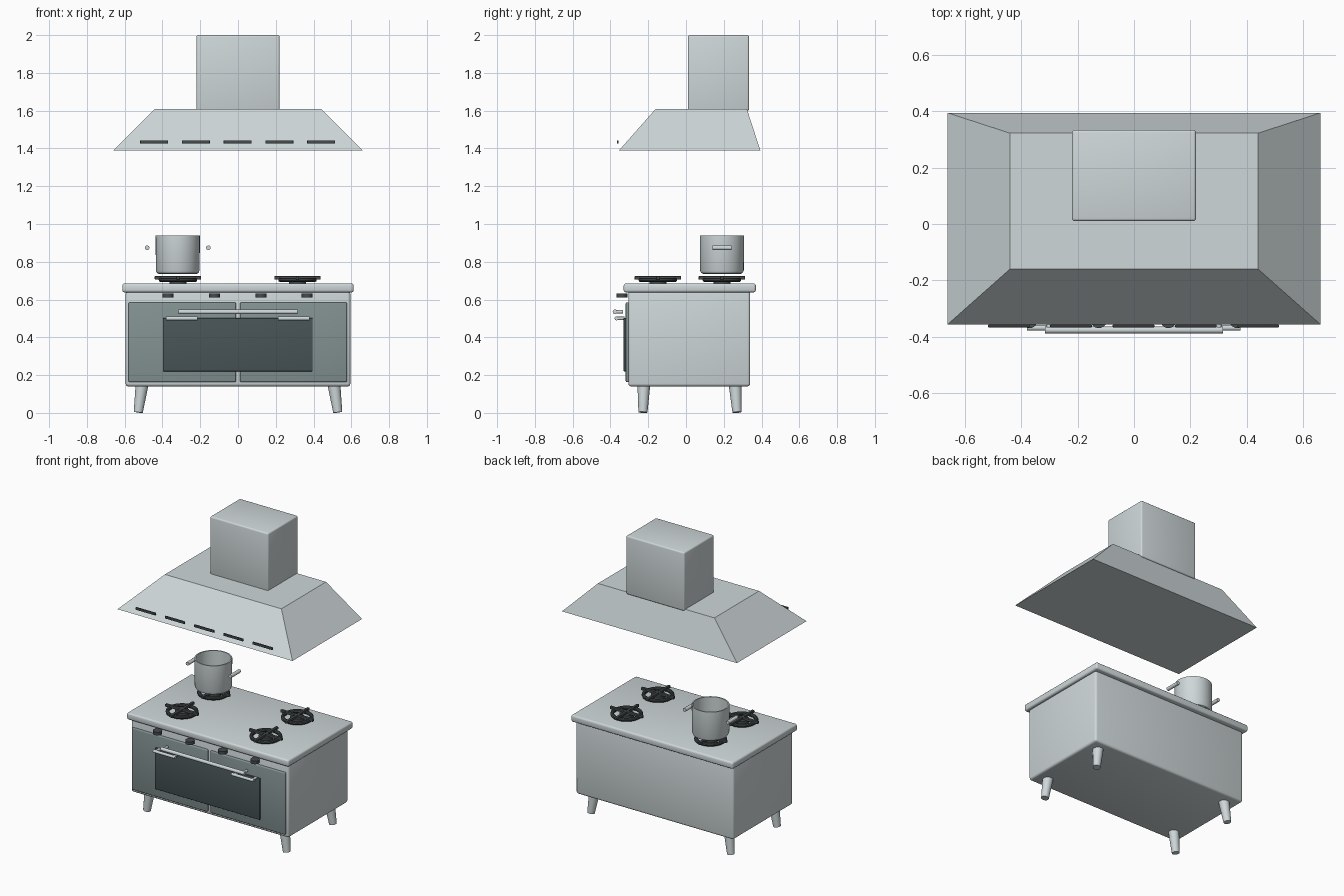
import bpy, bmesh, math
from mathutils import Vector

if "Cube" in bpy.data.objects:
    bpy.data.objects.remove(bpy.data.objects["Cube"])


def mat(name, rgb):
    m = bpy.data.materials.new(name)
    m.diffuse_color = (*rgb, 1)
    m.use_nodes = True
    m.node_tree.nodes["Principled BSDF"].inputs["Base Color"].default_value = m.diffuse_color
    return m


STEEL = mat("steel", (0.62, 0.68, 0.69))
PANEL = mat("door_grey", (0.23, 0.29, 0.29))
GLASS = mat("dark_glass", (0.065, 0.09, 0.095))
IRON = mat("iron", (0.06, 0.07, 0.07))


def finish(name, bm, material, smooth=True):
    me = bpy.data.meshes.new(name)
    bmesh.ops.recalc_face_normals(bm, faces=bm.faces)
    bm.to_mesh(me)
    bm.free()
    ob = bpy.data.objects.new(name, me)
    bpy.context.collection.objects.link(ob)
    me.materials.append(material)
    if smooth:
        bpy.ops.object.select_all(action='DESELECT')
        ob.select_set(True)
        bpy.context.view_layer.objects.active = ob
        bpy.ops.object.shade_smooth_by_angle(angle=math.radians(35))
    return ob


def box(name, x, y, z, material, bevel=0.0):
    """Box from (min, max) ranges with rounded edges."""
    bm = bmesh.new()
    bmesh.ops.create_cube(bm, size=1)
    for v in bm.verts:
        v.co = [(r[0] + r[1]) / 2 + c * (r[1] - r[0]) for c, r in zip(v.co, (x, y, z))]
    if bevel:
        bmesh.ops.bevel(bm, geom=bm.edges[:], offset=bevel, segments=3,
                        profile=0.5, affect='EDGES')
    return finish(name, bm, material, bevel > 0)


def rod(name, a, b, r1, r2, material, sides=24):
    """Round bar from a to b, tapering from r1 to r2."""
    a, b = Vector(a), Vector(b)
    bm = bmesh.new()
    bmesh.ops.create_cone(bm, cap_ends=True, segments=sides, radius1=r1,
                          radius2=r2, depth=(b - a).length)
    q = Vector((0, 0, 1)).rotation_difference(b - a)
    for v in bm.verts:
        v.co = q @ v.co + (a + b) / 2
    return finish(name, bm, material)


def lathe(name, profile, centre, material, sides=40, closed=False):
    """Revolve (radius, height) points around a vertical axis."""
    bm = bmesh.new()
    vs = [bm.verts.new((r, 0, z)) for r, z in profile]
    for i in range(len(vs) - (0 if closed else 1)):
        bm.edges.new((vs[i], vs[(i + 1) % len(vs)]))
    bmesh.ops.spin(bm, geom=bm.verts[:] + bm.edges[:], cent=(0, 0, 0),
                   axis=(0, 0, 1), angle=math.tau, steps=sides)
    bmesh.ops.remove_doubles(bm, verts=bm.verts[:], dist=1e-5)
    bmesh.ops.translate(bm, verts=bm.verts[:], vec=centre)
    return finish(name, bm, material)


# Stove body and worktop
box("stove_body", (-0.595, 0.595), (-0.305, 0.34), (0.14, 0.645), STEEL, 0.015)
box("worktop", (-0.612, 0.612), (-0.33, 0.37), (0.638, 0.685), STEEL, 0.012)

# Doors and oven window
for side, x in (("left", (-0.58, -0.011)), ("right", (0.011, 0.577))):
    box(side + "_door", x, (-0.319, -0.295), (0.163, 0.585), PANEL, 0.006)
box("oven_window", (-0.398, 0.395), (-0.33, -0.31), (0.22, 0.502), GLASS, 0.004)

# Handles with short posts
for name, cx, half, y, z, r in (("oven", 0, 0.316, -0.376, 0.535, 0.012),
                                ("left_door", -0.297, 0.083, -0.368, 0.5, 0.01),
                                ("right_door", 0.295, 0.083, -0.368, 0.5, 0.01)):
    rod(name + "_handle", (cx - half, y, z), (cx + half, y, z), r, r, STEEL)
    for s in (-1, 1):
        px = cx + s * (half - 0.015)
        rod(name + "_handle_post", (px, y, z), (px, y + 0.043, z), 0.009, 0.009, STEEL, 12)

# Control knobs
for x in (-0.37, -0.125, 0.122, 0.366):
    rod("knob", (x, -0.34, 0.611), (x, -0.34, 0.632), 0.029, 0.029, IRON)

# Splayed tapered legs
for s in (-1, 1):
    for yb, yt in ((-0.228, -0.223), (0.27, 0.26)):
        rod("leg", (s * 0.528, yb, 0.003), (s * 0.508, yt, 0.15), 0.024, 0.034, STEEL)

# Burners: ring, cap and crossed grate bars
for x in (-0.318, 0.315):
    for y in (-0.149, 0.19):
        ring = [(0.09 + 0.012 * math.cos(i * math.tau / 10),
                 0.704 + 0.012 * math.sin(i * math.tau / 10)) for i in range(10)]
        lathe("burner_ring", ring, (x, y, 0), IRON, 36, True)
        rod("burner_cap", (x, y, 0.684), (x, y, 0.71), 0.045, 0.045, IRON)
        box("grate_bar_x", (x - 0.123, x + 0.123), (y - 0.009, y + 0.009), (0.706, 0.724), IRON, 0.003)
        box("grate_bar_y", (x - 0.009, x + 0.009), (y - 0.123, y + 0.123), (0.706, 0.724), IRON, 0.003)

# Open pot with two side bars
PX, PY = -0.319, 0.19
lathe("pot", [(0, 0.735), (0.098, 0.735), (0.110, 0.741), (0.116, 0.755), (0.117, 0.938),
              (0.109, 0.938), (0.108, 0.758), (0.1, 0.748), (0, 0.748)], (PX, PY, 0), STEEL)
for s in (-1, 1):
    x = PX + s * 0.162
    rod("pot_handle", (x, PY - 0.05, 0.874), (x, PY + 0.05, 0.874), 0.012, 0.012, STEEL, 16)

# Sloped extractor hood
bm = bmesh.new()
bmesh.ops.create_cube(bm, size=2)
for v in bm.verts:
    hx, y0, y1, z = (0.44, -0.16, 0.322, 1.61) if v.co.z > 0 else (0.661, -0.356, 0.394, 1.388)
    v.co = (v.co.x * hx, y1 if v.co.y > 0 else y0, z)
finish("hood", bm, STEEL, False)
box("chimney", (-0.22, 0.22), (0.01, 0.334), (1.6, 2.0), STEEL, 0.01)

# Vent slots along the hood front
for i in range(-2, 3):
    x = i * 0.221 - 0.002
    box("vent_slot", (x - 0.074, x + 0.074), (-0.366, -0.357), (1.426, 1.443), IRON, 0.002)
